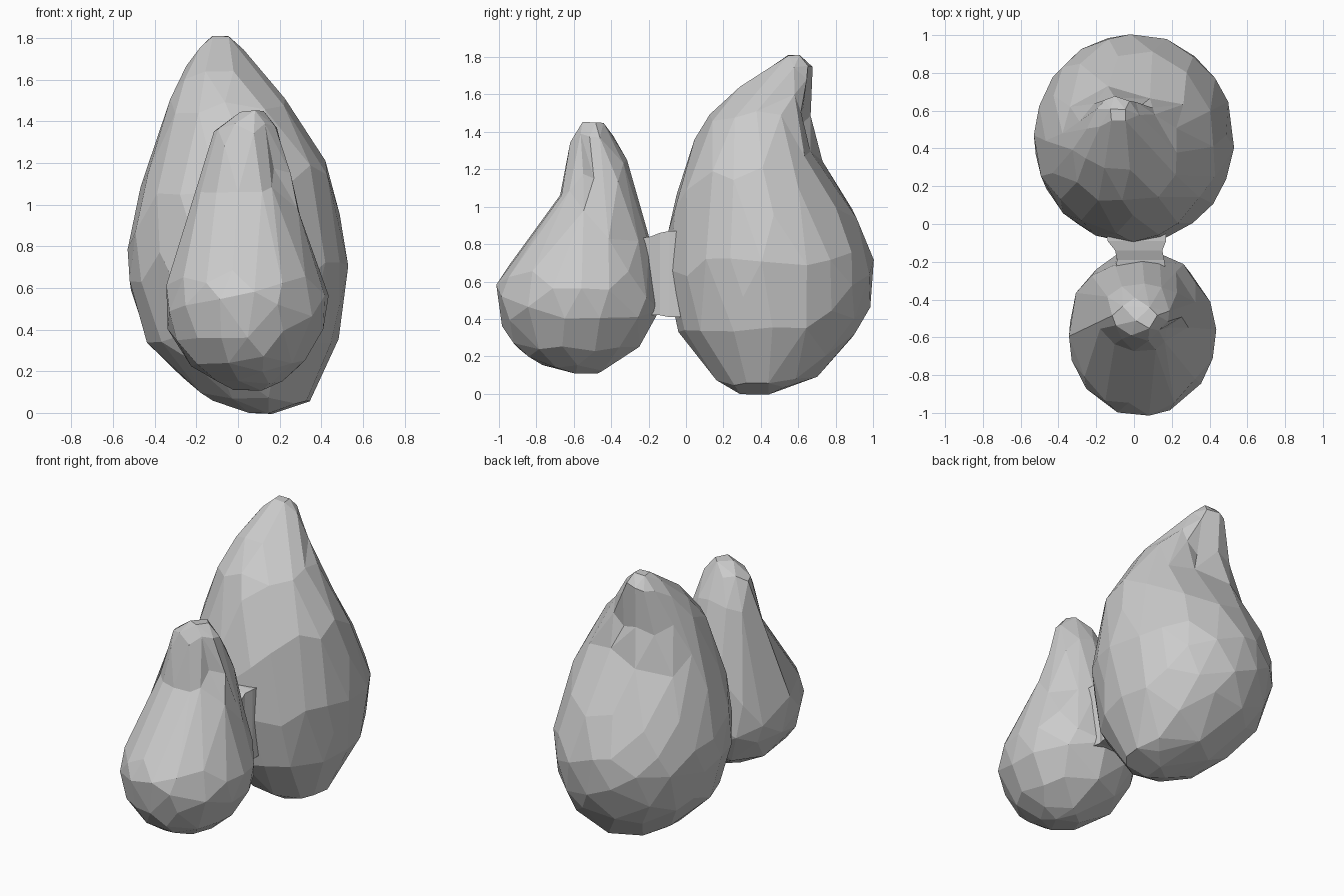
import bpy, bmesh, math
from mathutils import Vector

if "Cube" in bpy.data.objects:
    bpy.data.objects.remove(bpy.data.objects["Cube"])

SIDES = 28
STEPS = 3


def spline(rows):
    """Smoothly resample the section rows (z, x0, x1, y0, y1)."""
    out = []
    n = len(rows)
    for i in range(n - 1):
        a, b, c, d = (rows[max(i - 1, 0)], rows[i], rows[i + 1], rows[min(i + 2, n - 1)])
        for s in range(STEPS):
            t = s / STEPS
            out.append([0.5 * (2 * q + (r - p) * t + (2 * p - 5 * q + 4 * r - w) * t * t
                               + (3 * q - p - 3 * r + w) * t ** 3)
                        for p, q, r, w in zip(a, b, c, d)])
    out.append(list(rows[-1]))
    return out


def pear(name, rows, groove, faces):
    """Lofted lopsided pear with one groove, reduced to irregular flat facets."""
    g_ang, g_z, g_height, g_depth = groove
    bm = bmesh.new()
    rings = []
    for k, (z, x0, x1, y0, y1) in enumerate(spline(rows)):
        ring = []
        for i in range(SIDES):
            a = 2 * math.pi * (i + 0.5 * (k % 2)) / SIDES
            da = math.atan2(math.sin(a - g_ang), math.cos(a - g_ang))
            dent = 1 - g_depth * math.exp(-(da / 0.35) ** 2 - ((z - g_z) / g_height) ** 2)
            ring.append(bm.verts.new(((x0 + x1) / 2 + (x1 - x0) / 2 * math.cos(a) * dent,
                                      (y0 + y1) / 2 + (y1 - y0) / 2 * math.sin(a) * dent, z)))
        rings.append(ring)
    for lo, hi in zip(rings, rings[1:]):
        for i in range(SIDES):
            j = (i + 1) % SIDES
            bm.faces.new((lo[i], lo[j], hi[j], hi[i]))
    bm.faces.new(rings[0][::-1])
    bm.faces.new(rings[-1])
    bmesh.ops.triangulate(bm, faces=bm.faces[:])
    ratio = faces / len(bm.faces)
    bmesh.ops.recalc_face_normals(bm, faces=bm.faces[:])
    me = bpy.data.meshes.new(name)
    bm.to_mesh(me)
    bm.free()
    ob = bpy.data.objects.new(name, me)
    bpy.context.collection.objects.link(ob)
    m = ob.modifiers.new("facets", 'DECIMATE')
    m.ratio = ratio
    m = ob.modifiers.new("merge_flat", 'DECIMATE')
    m.decimate_type = 'DISSOLVE'
    m.angle_limit = math.radians(7)
    return ob


# Large pear, leaning back to a narrow tip
pear("large_pear", [
    (0.00, 0.06, 0.20, 0.29, 0.45),
    (0.05, -0.09, 0.33, 0.20, 0.60),
    (0.13, -0.23, 0.38, 0.11, 0.74),
    (0.32, -0.42, 0.47, -0.03, 0.91),
    (0.50, -0.49, 0.50, -0.08, 0.99),
    (0.70, -0.53, 0.525, -0.10, 1.00),
    (0.95, -0.50, 0.49, -0.08, 0.91),
    (1.20, -0.43, 0.42, -0.01, 0.77),
    (1.45, -0.345, 0.27, 0.10, 0.69),
    (1.62, -0.27, 0.13, 0.26, 0.675),
    (1.74, -0.20, 0.03, 0.43, 0.675),
    (1.81, -0.13, -0.04, 0.54, 0.62),
], (math.radians(75), 1.42, 0.22, 0.22), 230)

# Small pear in front
pear("small_pear", [
    (0.11, 0.00, 0.12, -0.62, -0.48),
    (0.16, -0.13, 0.22, -0.78, -0.38),
    (0.26, -0.26, 0.33, -0.92, -0.25),
    (0.43, -0.34, 0.42, -1.00, -0.15),
    (0.60, -0.34, 0.42, -1.00, -0.15),
    (0.82, -0.27, 0.34, -0.85, -0.19),
    (1.06, -0.20, 0.28, -0.68, -0.26),
    (1.25, -0.145, 0.23, -0.64, -0.32),
    (1.38, -0.09, 0.18, -0.60, -0.39),
    (1.45, 0.03, 0.12, -0.55, -0.45),
], (math.radians(-35), 1.22, 0.18, 0.25), 170)

# Short flared bridge joining the two bodies
bm = bmesh.new()
loops = []
for y, x0, x1, z0, z1 in ((-0.26, -0.10, 0.17, 0.42, 0.83), (-0.19, -0.09, 0.16, 0.42, 0.84),
                          (-0.14, -0.10, 0.15, 0.42, 0.86), (-0.09, -0.14, 0.17, 0.41, 0.87),
                          (0.00, -0.15, 0.17, 0.41, 0.87)):
    loops.append([bm.verts.new(p) for p in ((x0, y, z0), (x1, y, z0), (x1, y, z1), (x0, y, z1))])
for a, b in zip(loops, loops[1:]):
    for i in range(4):
        bm.faces.new((a[i], a[(i + 1) % 4], b[(i + 1) % 4], b[i]))
bm.faces.new(loops[0])
bm.faces.new(loops[-1])
bmesh.ops.recalc_face_normals(bm, faces=bm.faces[:])
me = bpy.data.meshes.new("bridge")
bm.to_mesh(me)
bm.free()
bpy.context.collection.objects.link(bpy.data.objects.new("bridge", me))
